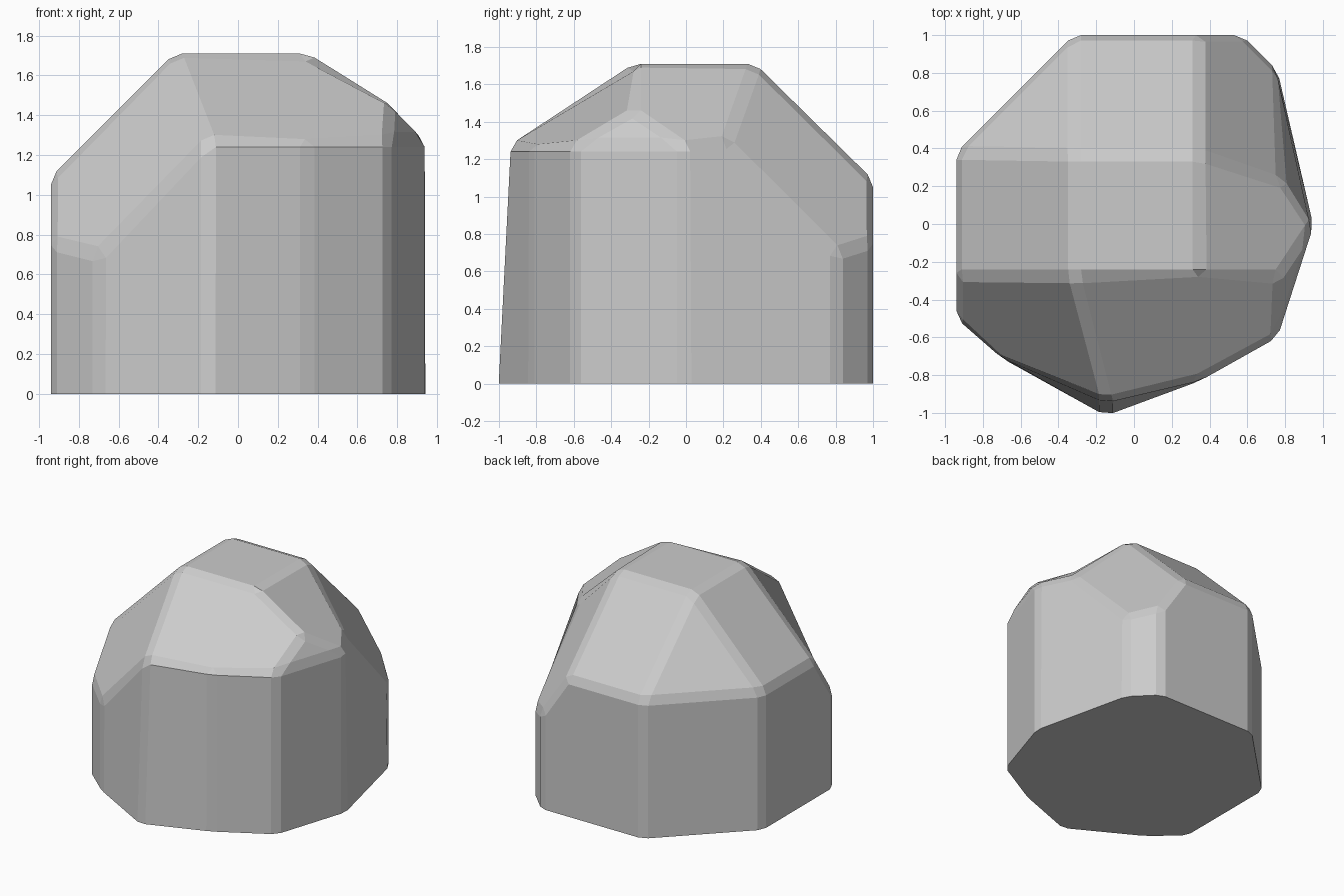
import bpy, bmesh

if "Cube" in bpy.data.objects:
    bpy.data.objects.remove(bpy.data.objects["Cube"])

BEVEL = 0.04
mesh = bpy.data.meshes.new("boulder")
rock = bpy.data.objects.new("boulder", mesh)
bpy.context.collection.objects.link(rock)
bm = bmesh.new()

# Footprint corners: x, y, height of the wall there
foot = [(-.94, .38, 1.09), (-.32, 1, 1.09), (.57, 1, .76), (.76, .81, .70),
        (.95, -.01, 1.28), (.76, -.60, 1.28), (.35, -.83, 1.28),
        (-.15, -1.015, 1.28), (-.70, -.71, .70), (-.94, -.50, .76)]
base = [bm.verts.new((x, y, 0)) for x, y, z in foot]
rim = [bm.verts.new((x, -.945 if i == 7 else y, z)) for i, (x, y, z) in enumerate(foot)]

# Extra rim corners lying between two footprint corners
left_mid = bm.verts.new((-.94, -.28, 1.09))
back_mid = bm.verts.new((.35, 1, 1.09))
dent = bm.verts.new((.78, .22, 1.29))
shoulder = bm.verts.new((.77, -.28, 1.46))
between = {9: left_mid, 1: back_mid, 3: dent}

# Flat crown
a, b, c, d = [bm.verts.new((x, y, 1.71)) for x, y in
              ((-.32, -.28), (.35, -.28), (.35, .37), (-.32, .37))]

# Walls and floor
for i in range(10):
    j = (i + 1) % 10
    mid = [between[i]] if i in between else []
    bm.faces.new([base[i], base[j], rim[j]] + mid + [rim[i]])
bm.faces.new(base)

# Chipped upper facets
for f in ([a, b, c, d],
          [a, d, rim[0], left_mid],
          [d, rim[1], rim[0]],
          [d, c, back_mid, rim[1]],
          [c, dent, rim[3], rim[2], back_mid],
          [c, b, shoulder, rim[4], dent],
          [shoulder, rim[5], rim[4]],
          [a, rim[7], rim[6], rim[5], shoulder, b],
          [a, left_mid, rim[9], rim[8], rim[7]]):
    bm.faces.new(f)
bmesh.ops.recalc_face_normals(bm, faces=bm.faces[:])

# Narrow chamfer on every edge except the floor outline
edges = [e for e in bm.edges if max(v.co.z for v in e.verts) > .01]
bmesh.ops.bevel(bm, geom=edges, offset=BEVEL, offset_type='OFFSET', segments=1,
                affect='EDGES', profile=.5, clamp_overlap=True)
bm.to_mesh(mesh)
bm.free()
